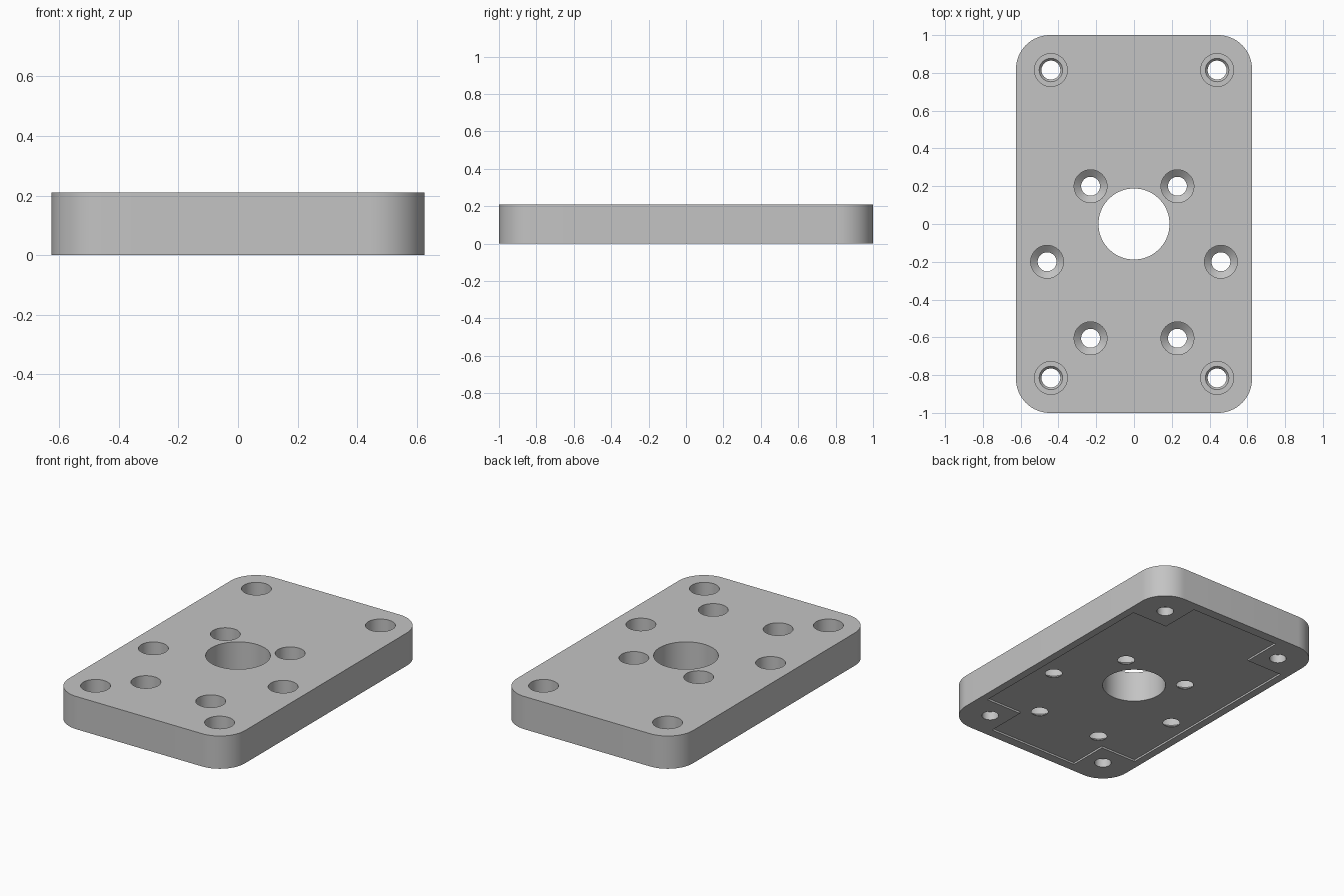
import bpy
import bmesh
import math

cube = bpy.data.objects.get("Cube")
if cube:
    bpy.data.objects.remove(cube, do_unlink=True)

HEIGHT = 0.21
RECESS = 0.012
BELOW, ABOVE = -0.05, HEIGHT + 0.05

grey = bpy.data.materials.new("plain grey")
grey.use_nodes = True
colour = (0.55, 0.55, 0.55, 1)
grey.diffuse_color = colour
grey.node_tree.nodes["Principled BSDF"].inputs["Base Color"].default_value = colour


def make_object(name, bm):
    bmesh.ops.recalc_face_normals(bm, faces=bm.faces)
    mesh = bpy.data.meshes.new(name)
    bm.to_mesh(mesh)
    bm.free()
    mesh.materials.append(grey)
    obj = bpy.data.objects.new(name, mesh)
    bpy.context.collection.objects.link(obj)
    return obj


def loft(bm, rings):
    """Closed solid through a stack of equal-length point rings."""
    loops = [[bm.verts.new(p) for p in ring] for ring in rings]
    for low, high in zip(loops, loops[1:]):
        for i in range(len(low)):
            j = (i + 1) % len(low)
            bm.faces.new((low[i], low[j], high[j], high[i]))
    bm.faces.new(loops[0][::-1])
    bm.faces.new(loops[-1])


def prism(name, outline, bottom, top):
    bm = bmesh.new()
    loft(bm, [[(x, y, z) for x, y in outline] for z in (bottom, top)])
    return make_object(name, bm)


def turned_cutter(name, profile, centres, sides=48):
    """Turned (radius, height) profile repeated at each centre."""
    bm = bmesh.new()
    angles = [2 * math.pi * i / sides for i in range(sides)]
    for cx, cy in centres:
        loft(bm, [[(cx + r * math.cos(a), cy + r * math.sin(a), z) for a in angles]
                  for r, z in profile])
    return make_object(name, bm)


# Plate with rounded corners
half_x, half_y, radius, steps = 0.625, 1.0, 0.18, 16
outline = []
for quarter, (sx, sy) in enumerate(((1, 1), (-1, 1), (-1, -1), (1, -1))):
    for i in range(steps + 1):
        a = (quarter + i / steps) * math.pi / 2
        outline.append((sx * (half_x - radius) + radius * math.cos(a),
                        sy * (half_y - radius) + radius * math.sin(a)))
plate = prism("mounting_plate", outline, 0, HEIGHT)

# Shallow underside recess with notched corners
wide, narrow, long, short = 0.575, 0.32, 0.94, 0.68
corner = [(wide, short), (narrow, short), (narrow, long)]
mirrored = [(-x, y) for x, y in reversed(corner)]
recess_outline = corner + mirrored + [(-x, -y) for x, y in corner + mirrored]
recess = prism("recess_cutter", recess_outline, BELOW, RECESS)

# Central bore
bore = turned_cutter("bore_cutter", [(0.188, BELOW), (0.188, ABOVE)], [(0, 0)], 96)

# Deep counterbored holes with conical seats
inner = turned_cutter(
    "inner_hole_cutter",
    [(0.05, BELOW), (0.05, RECESS + 0.002), (0.087, 0.045), (0.087, ABOVE)],
    [(s * x, y) for x, y in ((0.23, 0.2), (0.46, -0.2), (0.23, -0.605)) for s in (-1, 1)])

# Corner holes with a flat seat and a chamfered inner edge
corners = turned_cutter(
    "corner_hole_cutter",
    [(0.05, BELOW), (0.05, 0.055), (0.062, 0.07), (0.087, 0.07), (0.087, ABOVE)],
    [(sx * 0.44, sy * 0.815) for sx in (-1, 1) for sy in (-1, 1)])

# Cut everything out of the plate
for cutter in (recess, bore, inner, corners):
    mod = plate.modifiers.new(cutter.name, 'BOOLEAN')
    mod.operation = 'DIFFERENCE'
    mod.solver = 'EXACT'
    mod.object = cutter

bpy.ops.object.select_all(action='DESELECT')
plate.select_set(True)
bpy.context.view_layer.objects.active = plate
for mod in list(plate.modifiers):
    bpy.ops.object.modifier_apply(modifier=mod.name)
for cutter in (recess, bore, inner, corners):
    bpy.data.objects.remove(cutter, do_unlink=True)

bpy.ops.object.shade_smooth_by_angle(angle=math.radians(25))
